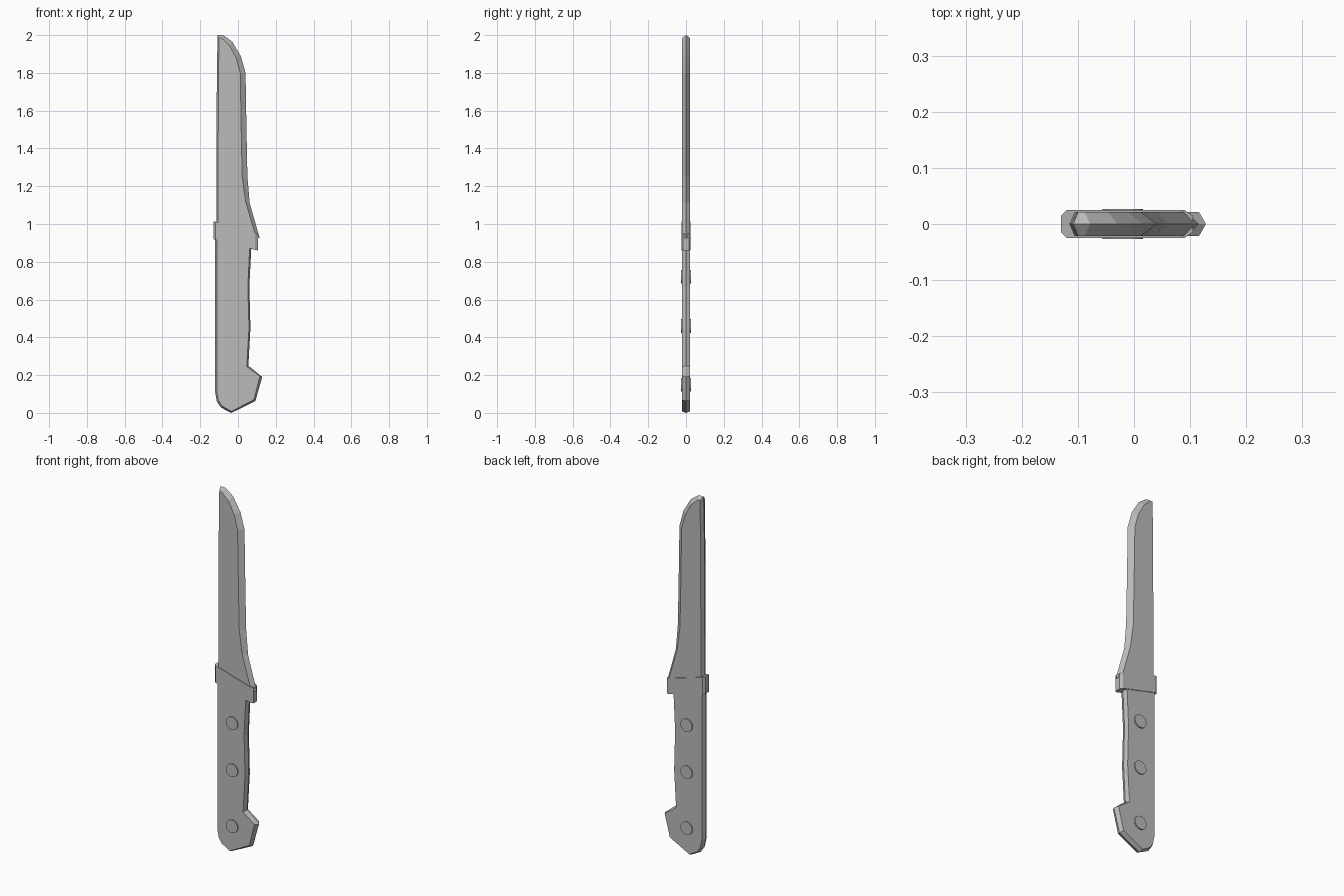
import bpy, bmesh, math

if "Cube" in bpy.data.objects:
    bpy.data.objects.remove(bpy.data.objects["Cube"])

steel = bpy.data.materials.new("plain_grey")
steel.diffuse_color = (0.5, 0.5, 0.5, 1)
steel.use_nodes = True
steel.node_tree.nodes["Principled BSDF"].inputs["Base Color"].default_value = steel.diffuse_color


def finish(name, bm):
    bmesh.ops.recalc_face_normals(bm, faces=bm.faces)
    mesh = bpy.data.meshes.new(name)
    bm.to_mesh(mesh)
    bm.free()
    mesh.materials.append(steel)
    ob = bpy.data.objects.new(name, mesh)
    bpy.context.collection.objects.link(ob)
    return ob


def ridged_plate(name, outline, flat, half):
    """Plate with flat sides whose rim slopes to a ridge at y = 0."""
    bm = bmesh.new()
    rim = [bm.verts.new((x, 0, z)) for x, z in outline]
    n = len(rim)
    for s in (-1, 1):
        side = [bm.verts.new((x, s * half, z)) for x, z in flat]
        bm.faces.new(side)
        for i in range(n):
            j = (i + 1) % n
            bm.faces.new((rim[i], rim[j], side[j], side[i]))
    return finish(name, bm)


# Blade: spine, rounded tip, ground cutting edge and flared heel
blade_rim = [(-.115, .96), (-.115, 1.2), (-.112, 1.8), (-.108, 2.0), (-.078, 2.0),
             (-.03, 1.965), (.015, 1.89), (.04, 1.8), (.045, 1.5), (.05, 1.25),
             (.062, 1.11), (.115, .925)]
blade_flat = [(-.106, .96), (-.106, 1.2), (-.103, 1.8), (-.1, 1.985), (-.088, 1.985),
              (-.045, 1.945), (-.01, 1.88), (.012, 1.8), (.017, 1.5), (.022, 1.25),
              (.04, 1.12), (.095, .93)]
ridged_plate("blade", blade_rim, blade_flat, .021)

# Handle: straight back, finger grip and hooked pommel
handle_rim = [(-.121, .95), (-.121, .11), (-.112, .06), (-.09, .028), (-.035, 0),
              (.092, .062), (.128, .19), (.055, .25), (.066, .45), (.06, .67), (.072, .9)]
handle_flat = [(-.112, .95), (-.112, .11), (-.103, .064), (-.084, .036), (-.035, .008),
               (.084, .07), (.116, .195), (.046, .245), (.058, .45), (.052, .67), (.063, .9)]
ridged_plate("handle", handle_rim, handle_flat, .021)

# Guard: slanted collar with chamfered ends
section = [(-.13, -.015), (-.12, -.025), (.09, -.025), (.105, -.015),
           (.105, .015), (.09, .025), (-.12, .025), (-.13, .015)]
bm = bmesh.new()
low = [bm.verts.new((x, y, .92 - (x + .13) * .255)) for x, y in section]
high = [bm.verts.new((x, y, 1.015 - (x + .13) * .29)) for x, y in section]
bm.faces.new(low)
bm.faces.new(high)
for i in range(8):
    j = (i + 1) % 8
    bm.faces.new((low[i], low[j], high[j], high[i]))
finish("guard", bm)

# Rivets pass right through the handle
for i, z in enumerate((.72, .46, .15)):
    bpy.ops.mesh.primitive_cylinder_add(vertices=24, radius=.036, depth=.054,
                                        location=(-.02, 0, z), rotation=(math.pi / 2, 0, 0))
    ob = bpy.context.object
    ob.name = f"rivet_{i + 1}"
    ob.data.materials.append(steel)
    bpy.ops.object.shade_smooth_by_angle()
